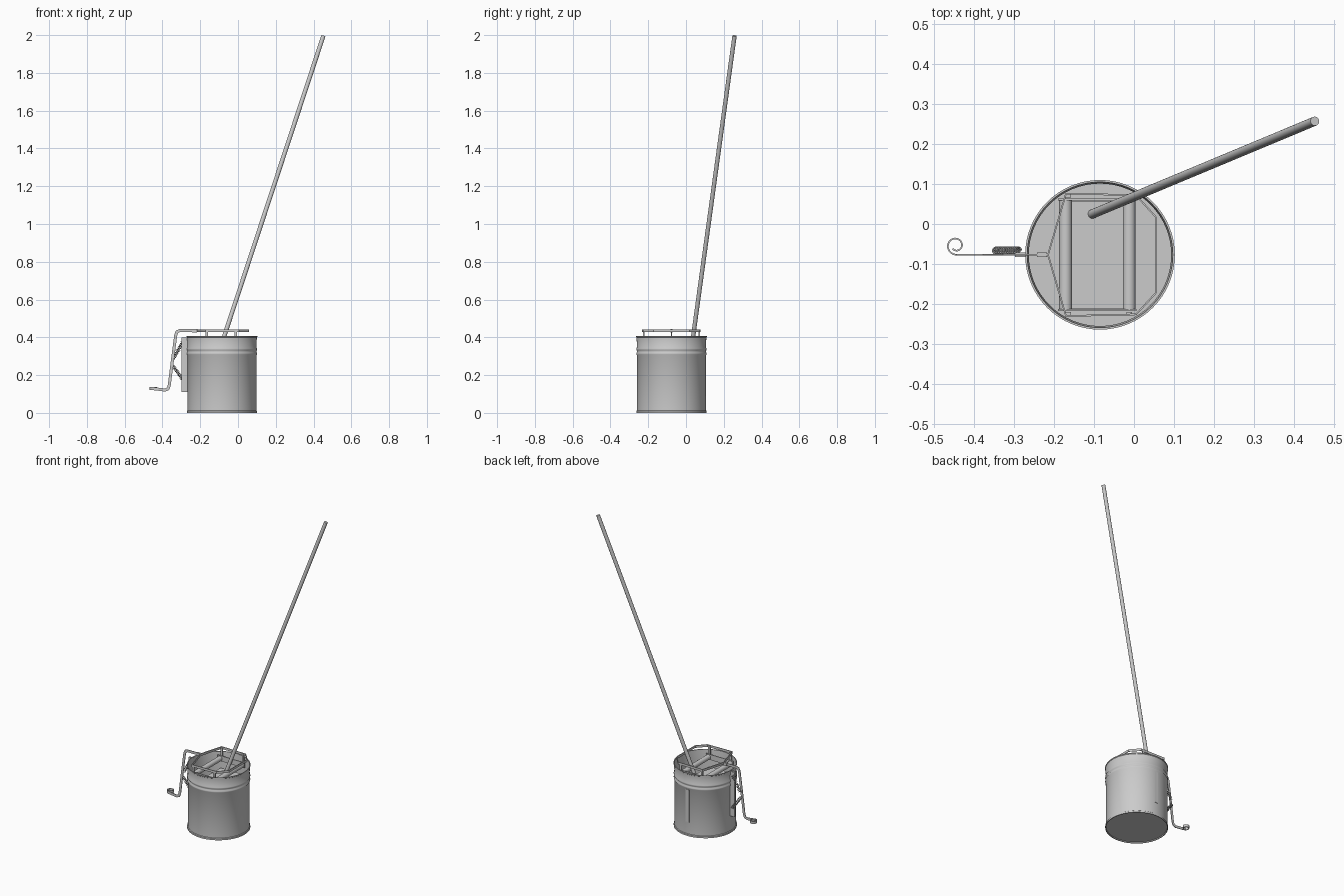
import bpy, bmesh
from math import sin, cos, pi, radians
from mathutils import Vector

if "Cube" in bpy.data.objects:
    bpy.data.objects.remove(bpy.data.objects["Cube"])

CX, CY = -0.085, -0.077   # bucket axis


def finish(bm, name, smooth=True):
    bmesh.ops.recalc_face_normals(bm, faces=bm.faces)
    me = bpy.data.meshes.new(name)
    bm.to_mesh(me)
    bm.free()
    ob = bpy.data.objects.new(name, me)
    bpy.context.collection.objects.link(ob)
    if smooth:
        bpy.ops.object.select_all(action='DESELECT')
        ob.select_set(True)
        bpy.context.view_layer.objects.active = ob
        bpy.ops.object.shade_smooth_by_angle(angle=radians(35))
    return ob


def strip(name, pts, axis, wide, thick, closed=False):
    """Flat bar swept along a planar path; axis is normal to the path plane."""
    pts, axis, n = [Vector(p) for p in pts], Vector(axis), len(pts)
    bm, rings = bmesh.new(), []
    for i, p in enumerate(pts):
        d0 = p - pts[i - 1] if (closed or i) else pts[1] - p
        d1 = pts[(i + 1) % n] - p if (closed or i < n - 1) else d0
        t = (d0.normalized() + d1.normalized()).normalized()
        side = axis.cross(t) / max(t.dot(d1.normalized()), 0.4)
        rings.append([bm.verts.new(p + axis * wide / 2 * a + side * thick / 2 * b)
                      for a, b in ((1, 1), (1, -1), (-1, -1), (-1, 1))])
    for i in range(n if closed else n - 1):
        r, s = rings[i], rings[(i + 1) % n]
        for k in range(4):
            bm.faces.new((r[k], r[(k + 1) % 4], s[(k + 1) % 4], s[k]))
    if not closed:
        bm.faces.new(rings[0])
        bm.faces.new(rings[-1])
    return finish(bm, name)


def rod(name, a, b, r, seg=20):
    a, b = Vector(a), Vector(b)
    bm = bmesh.new()
    bmesh.ops.create_cone(bm, cap_ends=True, segments=seg, radius1=r, radius2=r,
                          depth=(b - a).length)
    ob = finish(bm, name)
    ob.rotation_euler = (b - a).to_track_quat('Z', 'Y').to_euler()
    ob.location = (a + b) / 2
    return ob


def box(name, lo, hi):
    bm = bmesh.new()
    bmesh.ops.create_cube(bm, size=1)
    for v in bm.verts:
        v.co = [lo[i] + (v.co[i] + 0.5) * (hi[i] - lo[i]) for i in range(3)]
    return finish(bm, name, False)


def spring(name, a, b, r, turns):
    """Wire coil between two points."""
    a, b = Vector(a), Vector(b)
    d = b - a
    u = d.cross(Vector((0, 1, 0))).normalized()
    v = d.cross(u).normalized()
    cu = bpy.data.curves.new(name, 'CURVE')
    cu.dimensions, cu.bevel_depth, cu.bevel_resolution = '3D', 0.002, 1
    sp, n = cu.splines.new('POLY'), turns * 12
    sp.points.add(n)
    for i in range(n + 1):
        ang = 2 * pi * i / 12
        p = a + d * (i / n) + u * r * cos(ang) + v * r * sin(ang)
        sp.points[i].co = (*p, 1)
    ob = bpy.data.objects.new(name, cu)
    bpy.context.collection.objects.link(ob)


# Bucket: lathed wall with rolled foot, two beads and flared collar
profile = [(0, 0.006), (0.18, 0.006), (0.181, 0), (0.186, 0), (0.186, 0.01),
           (0.182, 0.013), (0.182, 0.303), (0.186, 0.31), (0.186, 0.317), (0.182, 0.323),
           (0.182, 0.328), (0.186, 0.334), (0.186, 0.341), (0.182, 0.348),
           (0.185, 0.4), (0.187, 0.402), (0.187, 0.407), (0.182, 0.407),
           (0.178, 0.35), (0.178, 0.014), (0, 0.014)]
bm = bmesh.new()
vs = [bm.verts.new((r, 0, z)) for r, z in profile]
es = [bm.edges.new(e) for e in zip(vs, vs[1:])]
bmesh.ops.spin(bm, geom=vs + es, cent=(0, 0, 0), axis=(0, 0, 1), angle=2 * pi, steps=64)
bmesh.ops.remove_doubles(bm, verts=bm.verts, dist=1e-5)
bucket = finish(bm, "bucket")
bucket.location = (CX, CY, 0)

# Folded seam on the back of the bucket
box("bucket_seam", (CX - 0.012, CY + 0.178, 0.09), (CX + 0.012, CY + 0.184, 0.3))

# Mop handle
rod("mop_handle", (-0.104, 0.025, 0.312), (0.452, 0.257, 1.996), 0.0115, 24)

# Wringer frame resting above the rim
ring = [(-0.215, CY), (-0.17, 0.076), (0.005, 0.072), (0.055, 0.017),
        (0.055, -0.172), (0.005, -0.226), (-0.17, -0.23)]
strip("wringer_frame", [(x, y, 0.435) for x, y in ring], (0, 0, 1), 0.015, 0.004, True)

# Roller carriers and hangers on both sides
for side, s in (("front", -1), ("back", 1)):
    y = CY + s * 0.138
    strip(side + "_roller_plate", [(-0.19, y, 0.372), (0.006, y, 0.372)],
          (0, 0, 1), 0.035, 0.005)
    for k, x in enumerate((-0.165, -0.012)):
        yo = CY + s * 0.147
        box(f"{side}_hanger_{k}", (x - 0.007, yo - 0.004, 0.355), (x + 0.007, yo + 0.004, 0.438))

# Rollers and the press plate between them
for k, x in enumerate((-0.171, -0.012)):
    rod(f"roller_{k}", (x, CY - 0.136, 0.37), (x, CY + 0.136, 0.37), 0.016, 24)
box("press_plate", (-0.165, CY - 0.134, 0.306), (-0.018, CY + 0.134, 0.312))

# Foot lever running over the rim and down the left side
path = [(-0.215, 0.435), (-0.31, 0.435), (-0.322, 0.43), (-0.329, 0.415), (-0.347, 0.28),
        (-0.364, 0.145), (-0.371, 0.127), (-0.386, 0.121), (-0.445, 0.128)]
strip("foot_lever", [(x, CY, z) for x, z in path], (0, 1, 0), 0.004, 0.016)
box("lever_clip", (-0.243, CY - 0.006, 0.426), (-0.218, CY + 0.006, 0.444))

# Curled pedal at the lever's end
curl = []
for i in range(25):
    a, r = radians(270 - 17 * i), 0.023 - 0.0005 * i
    curl.append((-0.445 + r * cos(a), CY + 0.023 + r * sin(a), 0.129))
strip("pedal_curl", curl, (0, 0, 1), 0.017, 0.004)

# Bracket on the bucket wall and the return springs
box("lever_bracket", (-0.298, CY - 0.006, 0.11), (-0.266, CY + 0.006, 0.4))
spring("upper_spring", (-0.343, CY + 0.011, 0.285), (-0.29, CY + 0.011, 0.38), 0.008, 12)
spring("lower_spring", (-0.349, CY + 0.011, 0.255), (-0.288, CY + 0.011, 0.17), 0.008, 12)
